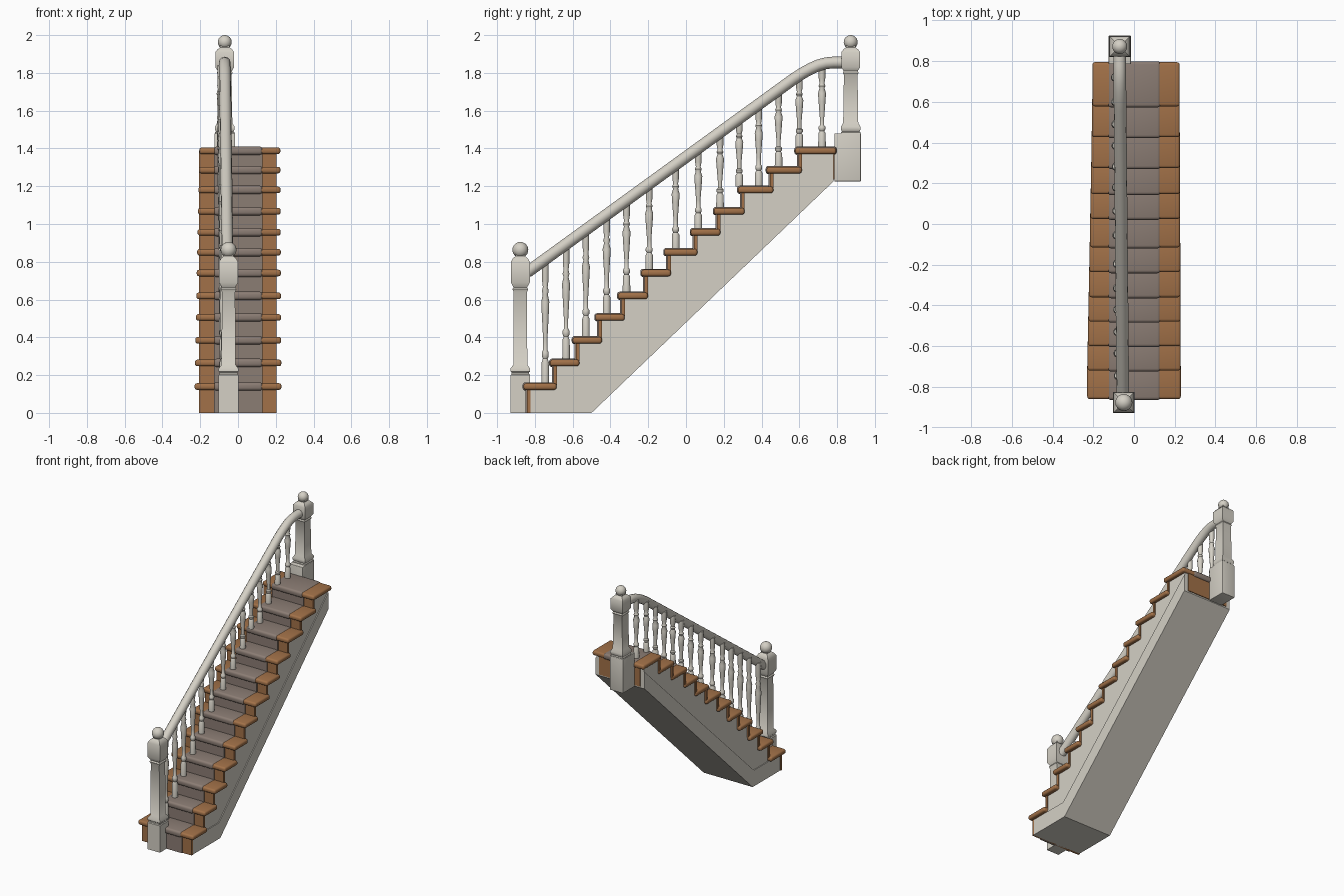
import bpy, bmesh, math

if "Cube" in bpy.data.objects:
    bpy.data.objects.remove(bpy.data.objects["Cube"])


def material(name, rgb):
    m = bpy.data.materials.new(name)
    m.diffuse_color = (*rgb, 1)
    m.use_nodes = True
    m.node_tree.nodes["Principled BSDF"].inputs["Base Color"].default_value = m.diffuse_color
    return m


WHITE = material("warm white paint", (0.66, 0.63, 0.56))
WOOD = material("brown wood", (0.36, 0.165, 0.065))
CARPET = material("taupe carpet", (0.26, 0.205, 0.175))


def finish(bm, name, mat, smooth=True):
    bmesh.ops.recalc_face_normals(bm, faces=bm.faces)
    me = bpy.data.meshes.new(name)
    bm.to_mesh(me)
    bm.free()
    ob = bpy.data.objects.new(name, me)
    bpy.context.collection.objects.link(ob)
    me.materials.append(mat)
    if smooth:
        shade(ob)
    return ob


def shade(ob):
    bpy.ops.object.select_all(action='DESELECT')
    ob.select_set(True)
    bpy.context.view_layer.objects.active = ob
    bpy.ops.object.shade_smooth_by_angle(angle=math.radians(40))


def box(name, x, y, z, mat, bevel=0.0):
    """Box from (min, max) pairs, with optional rounded edges."""
    bm = bmesh.new()
    bmesh.ops.create_cube(bm, size=1)
    for v in bm.verts:
        for i, (a, b) in enumerate((x, y, z)):
            v.co[i] = (a + b) / 2 + v.co[i] * (b - a)
    if bevel:
        bmesh.ops.bevel(bm, geom=bm.edges[:], offset=bevel, segments=3,
                        profile=0.5, affect='EDGES')
    return finish(bm, name, mat)


def extrude_profile(name, pts, half, mat, cx=0.0):
    """Extrude a (y, z) outline across the width."""
    bm = bmesh.new()
    f = bm.faces.new([bm.verts.new((cx - half, y, z)) for y, z in pts])
    r = bmesh.ops.extrude_face_region(bm, geom=[f])
    for v in r["geom"]:
        if isinstance(v, bmesh.types.BMVert):
            v.co.x = cx + half
    return finish(bm, name, mat, False)


def turned(name, x, y, prof, mat, n):
    """Stack of n-sided rings from (z, radius); four sides gives a square post."""
    bm = bmesh.new()
    k = math.sqrt(2) if n == 4 else 1
    rings = []
    for z, r in prof:
        rings.append([bm.verts.new((x + k * r * math.cos(2 * math.pi * (i + .5) / n),
                                    y + k * r * math.sin(2 * math.pi * (i + .5) / n), z))
                      for i in range(n)])
    for a, b in zip(rings, rings[1:]):
        for i in range(n):
            j = (i + 1) % n
            bm.faces.new((a[i], a[j], b[j], b[i]))
    bm.faces.new(rings[0])
    bm.faces.new(rings[-1])
    return finish(bm, name, mat)


def ball(name, x, y, z, r):
    bm = bmesh.new()
    bmesh.ops.create_uvsphere(bm, u_segments=20, v_segments=12, radius=r)
    bmesh.ops.translate(bm, verts=bm.verts, vec=(x, y, z))
    return finish(bm, name, WHITE)


# Step layout: front edge of each tread and its top height
FRONT = [-.86, -.72, -.60, -.48, -.36, -.237, -.115, .025, .147, .275, .427, .578]
TOP = [.157, .282, .402, .523, .637, .758, .868, .974, 1.085, 1.198, 1.303, 1.405]
THICK, END = .035, .78
N = len(FRONT)

# Stepped body with sloping underside
outline = []
for i in range(N):
    outline.append((FRONT[i] + .03, 0 if i == 0 else TOP[i - 1] - .02))
    outline.append((FRONT[i] + .03, TOP[i] - .02))
outline += [(END, TOP[-1] - .02), (END, 1.225), (-.5, 0)]
extrude_profile("stair_body", outline, .197, WHITE)

# Slightly raised band along the lower edge of both sides
band = [(-.83, 0), (-.5, 0), (END, 1.225), (END, 1.352), (-.515, .12), (-.83, .12)]
extrude_profile("stringer_band", band, .203, WHITE)

# Treads, risers and the carpet runner
for i in range(N):
    t = i / (N - 1)
    left, right = -.23 + .025 * t, .23 - .006 * t
    f, z = FRONT[i], TOP[i]
    back = FRONT[i + 1] + .035 if i < N - 1 else .795
    low = TOP[i - 1] - .01 if i else 0
    box(f"tread_{i+1}", (left, right), (f, back), (z - THICK, z), WOOD, .013)
    box(f"riser_{i+1}", (-.207, .205), (f + .018, f + .036), (low, z - .015), WOOD)
    box(f"runner_tread_{i+1}", (-.128, .13), (f - .005, back + .004),
        (z - THICK - .004, z + .005), CARPET, .015)
    box(f"runner_riser_{i+1}", (-.128, .13), (f + .010, f + .03),
        (low, z - .015), CARPET)

# Wooden panel closing the back under the top tread
box("back_panel", (-.17, .17), (END - .01, END + .006), (1.235, 1.385), WOOD)

# Lower newel post
LX, LY = -.05, -.877
turned("lower_newel", LX, LY, [
    (0, .052), (.2, .052), (.205, .047), (.215, .047), (.22, .052), (.235, .052),
    (.255, .037), (.64, .035), (.655, .042), (.665, .036), (.69, .05), (.80, .05),
    (.82, .038), (.83, .025), (.845, .025)], WHITE, 4)
ball("lower_newel_ball", LX, LY, .863, .042)

# Upper newel post
UX, UY = -.07, .872
box("upper_newel_base", (UX - .055, UX + .055), (.785, .926), (1.225, 1.48), WHITE, .004)
turned("upper_newel", UX, UY, [
    (1.47, .052), (1.485, .052), (1.49, .046), (1.5, .052), (1.515, .052),
    (1.535, .04), (1.79, .036), (1.80, .042), (1.81, .037), (1.83, .05), (1.91, .05),
    (1.925, .038), (1.935, .025), (1.945, .025)], WHITE, 4)
ball("upper_newel_ball", UX, UY, 1.963, .037)

# Handrail: straight slope, then easing level into the upper newel
RAIL = [(-.84, .745), (.57, 1.768), (.62, 1.80), (.66, 1.822), (.70, 1.84),
        (.74, 1.851), (.78, 1.855), (.86, 1.855)]


def rail_x(y):
    return -.055 - .016 * (y + .84) / 1.7


cu = bpy.data.curves.new("handrail", 'CURVE')
cu.dimensions = '3D'
sp = cu.splines.new('POLY')
sp.points.add(len(RAIL) - 1)
for p, (y, z) in zip(sp.points, RAIL):
    p.co = (rail_x(y), y, z, 1)
cu.bevel_depth = .031
cu.bevel_resolution = 4
cu.use_fill_caps = True
cu.materials.append(WHITE)
rail = bpy.data.objects.new("handrail", cu)
bpy.context.collection.objects.link(rail)
bpy.ops.object.select_all(action='DESELECT')
rail.select_set(True)
bpy.context.view_layer.objects.active = rail
bpy.ops.object.convert(target='MESH')
shade(rail)


def rail_z(y):
    for (a, za), (b, zb) in zip(RAIL, RAIL[1:]):
        if a <= y <= b:
            return za + (zb - za) * (y - a) / (b - a)


# Turned balusters from tread to handrail
SHAPE = [(0, .021), (.17, .02), (.2, .013), (.22, .019), (.25, .019), (.27, .012),
         (.36, .012), (.56, .019), (.66, .022), (.72, .014), (.75, .019), (.78, .013),
         (.84, .018), (1, .018)]
SPOTS = [-.745, -.635, -.53, -.42, -.315, -.195, -.055, .065, .18, .282, .385, .49,
         .60, .72]
for k, y in enumerate(SPOTS):
    z0 = max(t for f, t in zip(FRONT, TOP) if f <= y)
    z1 = rail_z(y) - .005
    turned(f"baluster_{k+1}", rail_x(y) - .022, y,
           [(z0 + t * (z1 - z0), r) for t, r in SHAPE], WHITE, 12)
